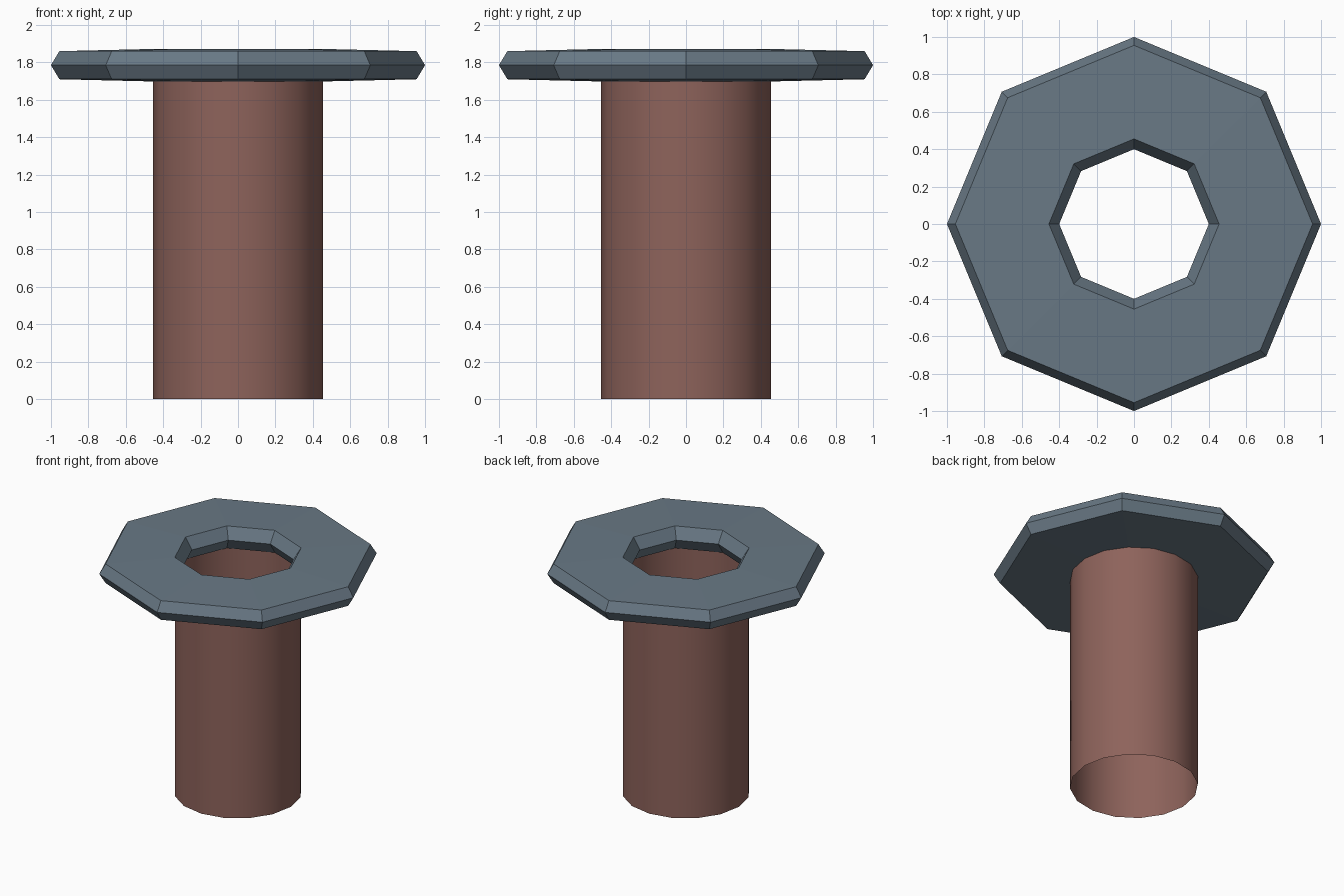
import bpy, bmesh
from math import cos, sin, tau, radians

if "Cube" in bpy.data.objects:
    bpy.data.objects.remove(bpy.data.objects["Cube"])


def revolve(name, profile, sides, closed, color):
    """Spin an (r, z) profile around z with the given number of sides."""
    bm = bmesh.new()
    rings = [[bm.verts.new((r * cos(tau * i / sides), r * sin(tau * i / sides), z))
              for i in range(sides)] for r, z in profile]
    pairs = list(zip(rings, rings[1:]))
    if closed:
        pairs.append((rings[-1], rings[0]))
    for a, b in pairs:
        for i in range(sides):
            j = (i + 1) % sides
            bm.faces.new((a[i], a[j], b[j], b[i]))
    mesh = bpy.data.meshes.new(name)
    bm.to_mesh(mesh)
    bm.free()
    obj = bpy.data.objects.new(name, mesh)
    bpy.context.collection.objects.link(obj)
    mat = bpy.data.materials.new(name + "_paint")
    mat.diffuse_color = (*color, 1)
    mat.use_nodes = True
    mat.node_tree.nodes["Principled BSDF"].inputs["Base Color"].default_value = mat.diffuse_color
    mesh.materials.append(mat)
    return obj


# Open hollow post, smooth sided
post = revolve("post", [(0.455, 0), (0.455, 1.71)], 16, False, (0.27, 0.125, 0.105))
bpy.context.view_layer.objects.active = post
post.select_set(True)
bpy.ops.object.shade_smooth_by_angle(angle=radians(30))

# Flat octagonal ring on top with bevelled inner and outer rims
revolve("top_ring", [(1.0, 1.785), (0.955, 1.86), (0.455, 1.872),
                     (0.40, 1.785), (0.455, 1.698), (0.955, 1.71)],
        8, True, (0.14, 0.19, 0.235))
